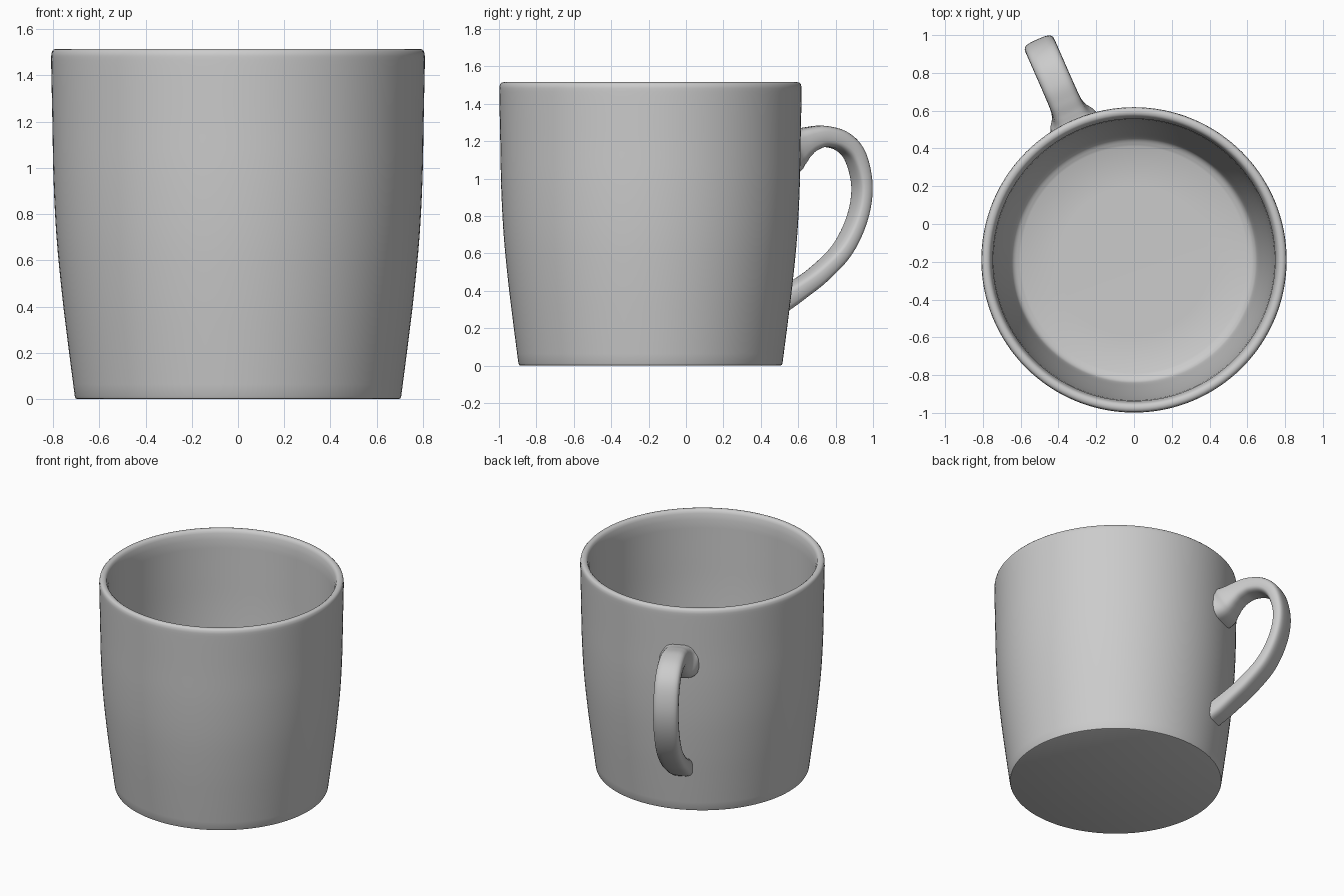
import bpy, bmesh
from math import sin, cos, pi, radians, copysign, sqrt
from mathutils import Vector, Matrix

if "Cube" in bpy.data.objects:
    bpy.data.objects.remove(bpy.data.objects["Cube"])

CENTRE_Y = -0.19


def spline(pts, n):
    """Catmull-Rom samples through points of any dimension."""
    p = [Vector(q) for q in pts]
    p = [2 * p[0] - p[1]] + p + [2 * p[-1] - p[-2]]
    out = []
    for i in range(1, len(p) - 2):
        a, b, c, d = p[i - 1:i + 3]
        for k in range(n):
            t = k / n
            out.append(0.5 * (2 * b + (c - a) * t + (2 * a - 5 * b + 4 * c - d) * t**2
                              + (3 * b - a - 3 * c + d) * t**3))
    return out + [p[-2]]


def finish(bm, name, angle):
    bmesh.ops.recalc_face_normals(bm, faces=bm.faces)
    me = bpy.data.meshes.new(name)
    bm.to_mesh(me)
    bm.free()
    ob = bpy.data.objects.new(name, me)
    bpy.context.collection.objects.link(ob)
    ob.location.y = CENTRE_Y
    bpy.ops.object.select_all(action='DESELECT')
    ob.select_set(True)
    bpy.context.view_layer.objects.active = ob
    bpy.ops.object.shade_smooth_by_angle(angle=radians(angle))
    return ob


# Mug body: one lathed profile, outside wall, rim, inside wall and floor
outer = spline([(0.706, 0.012), (0.733, 0.22), (0.761, 0.45), (0.785, 0.7),
                (0.798, 0.95), (0.803, 1.2), (0.808, 1.44), (0.808, 1.485)], 4)
rim = [(0.805, 1.503), (0.797, 1.512), (0.785, 1.515), (0.772, 1.513),
       (0.762, 1.505), (0.756, 1.49)]
inner = spline([(0.747, 1.45), (0.743, 1.2), (0.738, 0.95), (0.725, 0.7),
                (0.701, 0.45), (0.674, 0.24), (0.655, 0.12), (0.638, 0.08),
                (0.6, 0.06)], 4)
profile = [(0, 0), (0.695, 0), (0.702, 0.003)] + [tuple(v) for v in outer] \
    + rim + [tuple(v) for v in inner] + [(0.4, 0.055), (0, 0.055)]
bm = bmesh.new()
vs = [bm.verts.new((max(q[0], 0), 0, q[1])) for q in profile]
es = [bm.edges.new(e) for e in zip(vs, vs[1:])]
bmesh.ops.spin(bm, geom=vs + es, axis=(0, 0, 1), cent=(0, 0, 0),
               angle=2 * pi, steps=128, use_merge=True)
bmesh.ops.remove_doubles(bm, verts=bm.verts, dist=0.0005)
finish(bm, "mug_body", 40)

# Handle: rounded strap swept along (radius, height, width, thickness), flared at the wall
path = spline([(0.74, 1.14, 0.29, 0.28), (0.79, 1.143, 0.265, 0.26),
               (0.83, 1.16, 0.205, 0.21), (0.875, 1.185, 0.178, 0.165),
               (0.93, 1.21, 0.17, 0.135), (1.01, 1.225, 0.168, 0.115),
               (1.115, 1.20, 0.168, 0.104), (1.195, 1.12, 0.168, 0.092),
               (1.235, 0.96, 0.168, 0.08), (1.208, 0.79, 0.168, 0.082),
               (1.12, 0.62, 0.168, 0.09), (0.985, 0.49, 0.168, 0.098),
               (0.87, 0.41, 0.168, 0.106), (0.78, 0.355, 0.165, 0.118),
               (0.71, 0.315, 0.165, 0.118)], 6)
SIDES = 24
bm = bmesh.new()
rings = []
for i, (r, z, w, t) in enumerate(path):
    a, b = path[max(i - 1, 0)], path[min(i + 1, len(path) - 1)]
    tan = Vector((0, b[0] - a[0], b[1] - a[1])).normalized()
    nor = Vector((0, -tan.z, tan.y))
    wall = 0.775 if z > 0.6 else 0.715
    ring = []
    for k in range(SIDES):
        c, s = cos(2 * pi * k / SIDES), sin(2 * pi * k / SIDES)
        u = copysign(abs(c) ** 0.6, c) * w / 2
        v = copysign(abs(s) ** 0.6, s) * t / 2
        co = Vector((u, r, z)) + nor * v
        co.y = max(co.y, sqrt(wall**2 - u**2))  # keep the ends inside the wall
        ring.append(bm.verts.new(co))
    rings.append(ring)
for p, q in zip(rings, rings[1:]):
    for k in range(SIDES):
        j = (k + 1) % SIDES
        bm.faces.new((p[k], p[j], q[j], q[k]))
bm.faces.new(rings[0])
bm.faces.new(rings[-1])
bmesh.ops.rotate(bm, verts=bm.verts, cent=(0, 0, 0), matrix=Matrix.Rotation(radians(23.7), 3, 'Z'))
finish(bm, "handle", 50)
